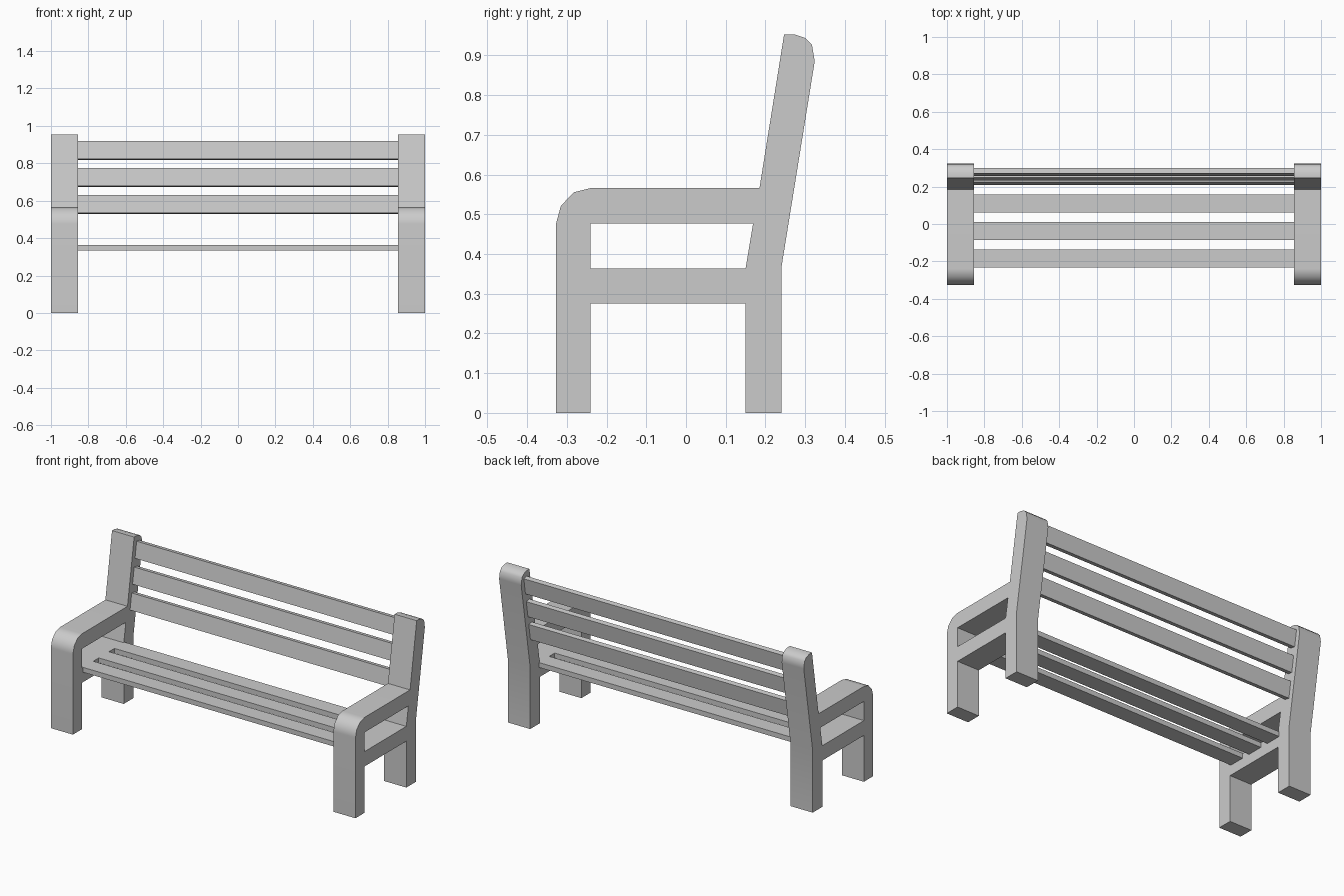
import bpy, bmesh, math
from mathutils import Matrix

cube = bpy.data.objects.get("Cube")
if cube:
    bpy.data.objects.remove(cube, do_unlink=True)

grey = bpy.data.materials.new("plain_grey")
grey.use_nodes = True
colour = (0.6, 0.6, 0.6, 1)
grey.diffuse_color = colour
grey.node_tree.nodes["Principled BSDF"].inputs["Base Color"].default_value = colour

INNER, OUTER = 0.855, 1.0      # side frame extent in x


def add_object(name, bm):
    bmesh.ops.recalc_face_normals(bm, faces=bm.faces)
    mesh = bpy.data.meshes.new(name)
    bm.to_mesh(mesh)
    bm.free()
    mesh.materials.append(grey)
    obj = bpy.data.objects.new(name, mesh)
    bpy.context.collection.objects.link(obj)
    return obj


# Side frame: legs, seat rail, rounded armrest and leaning back post
outline = [(-0.327, 0), (-0.24, 0), (-0.24, 0.275), (0.15, 0.275), (0.15, 0),
           (0.24, 0), (0.24, 0.365), (0.324, 0.885), (0.317, 0.927),
           (0.30, 0.944), (0.272, 0.953), (0.247, 0.953), (0.185, 0.566),
           (-0.24, 0.566), (-0.283, 0.555), (-0.315, 0.521), (-0.327, 0.477)]
arm_opening = [(-0.24, 0.363), (0.15, 0.363), (0.169, 0.477), (-0.24, 0.477)]


def side_frame(name, x_start, x_end):
    bm = bmesh.new()
    edges = []
    for loop in (outline, arm_opening):
        verts = [bm.verts.new((x_start, y, z)) for y, z in loop]
        edges += [bm.edges.new((verts[i - 1], verts[i])) for i in range(len(verts))]
    bmesh.ops.triangle_fill(bm, edges=edges, use_beauty=True)
    result = bmesh.ops.extrude_face_region(bm, geom=bm.faces[:])
    moved = [v for v in result["geom"] if isinstance(v, bmesh.types.BMVert)]
    bmesh.ops.translate(bm, verts=moved, vec=(x_end - x_start, 0, 0))
    obj = add_object(name, bm)
    bpy.ops.object.select_all(action="DESELECT")
    obj.select_set(True)
    bpy.context.view_layer.objects.active = obj
    bpy.ops.object.shade_smooth_by_angle(angle=math.radians(40))
    weighted = obj.modifiers.new("flat_sides", "WEIGHTED_NORMAL")
    weighted.keep_sharp = True


side_frame("left_side_frame", INNER, OUTER)
side_frame("right_side_frame", -OUTER, -INNER)


def slat(name, y, z, depth, height, lean=0):
    bm = bmesh.new()
    bmesh.ops.create_cube(bm, size=1)
    bmesh.ops.scale(bm, verts=bm.verts, vec=(2 * INNER, depth, height))
    bmesh.ops.transform(bm, verts=bm.verts, matrix=Matrix.Translation((0, y, z))
                        @ Matrix.Rotation(-lean, 4, "X"))
    add_object(name, bm)


# Seat slats lie flat, back slats follow the lean of the posts
lean = math.atan(0.161)
for i in range(3):
    slat(f"seat_slat_{i + 1}", -0.185 + 0.1475 * i, 0.349, 0.096, 0.029)
    z = 0.58 + 0.1445 * i
    slat(f"back_slat_{i + 1}", 0.231 + 0.161 * (z - 0.58), z, 0.029, 0.097, lean)
